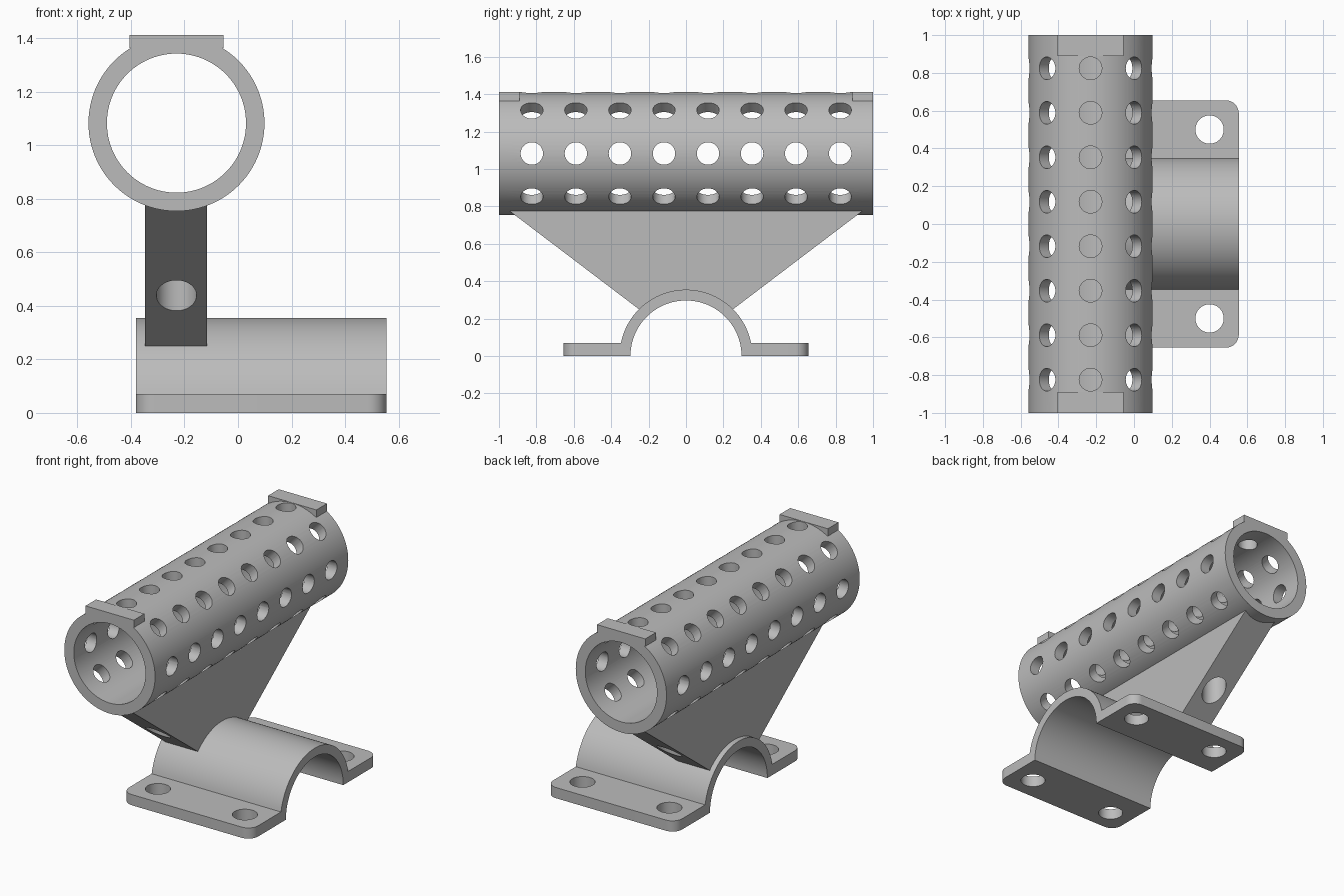
import bpy, bmesh
from math import sin, cos, pi, radians
from mathutils import Matrix, Vector

cube = bpy.data.objects.get("Cube")
if cube:
    bpy.data.objects.remove(cube)

grey = bpy.data.materials.new("plain grey")
grey.use_nodes = True
COLOUR = (0.5, 0.5, 0.5, 1)
grey.diffuse_color = COLOUR
grey.node_tree.nodes["Principled BSDF"].inputs["Base Color"].default_value = COLOUR

TUBE_X, TUBE_Z = -0.23, 1.083
TUBE_R, BORE_R = 0.329, 0.26


def make_object(name, bm):
    bmesh.ops.recalc_face_normals(bm, faces=bm.faces)
    mesh = bpy.data.meshes.new(name)
    bm.to_mesh(mesh)
    bm.free()
    obj = bpy.data.objects.new(name, mesh)
    bpy.context.collection.objects.link(obj)
    mesh.materials.append(grey)
    return obj


def add_cylinder(bm, centre, direction, radius, length, sides=32):
    turn = Vector(direction).to_track_quat('Z', 'Y').to_matrix().to_4x4()
    bmesh.ops.create_cone(bm, cap_ends=True, segments=sides, radius1=radius,
                          radius2=radius, depth=length,
                          matrix=Matrix.Translation(centre) @ turn)


def extrude_profile(points, x0, x1):
    """Solid from a (y, z) outline, swept along x."""
    bm = bmesh.new()
    face = bm.faces.new([bm.verts.new((x0, y, z)) for y, z in points])
    swept = bmesh.ops.extrude_face_region(bm, geom=[face])
    verts = [g for g in swept["geom"] if isinstance(g, bmesh.types.BMVert)]
    bmesh.ops.translate(bm, verts=verts, vec=(x1 - x0, 0, 0))
    return bm


def arc(radius, start, end, steps):
    angles = [start + (end - start) * i / steps for i in range(steps + 1)]
    return [(radius * cos(a), radius * sin(a)) for a in angles]


def cut(obj, bm):
    cutter = make_object("cutter", bm)
    cutter.hide_render = True
    mod = obj.modifiers.new("cut", 'BOOLEAN')
    mod.operation, mod.solver, mod.object = 'DIFFERENCE', 'EXACT', cutter
    bpy.context.view_layer.objects.active = obj
    bpy.ops.object.modifier_apply(modifier=mod.name)
    bpy.data.objects.remove(cutter)


def smooth(obj):
    bpy.ops.object.select_all(action='DESELECT')
    obj.select_set(True)
    bpy.context.view_layer.objects.active = obj
    bpy.ops.object.shade_smooth_by_angle(angle=radians(30))


# Perforated tube
bm = bmesh.new()
add_cylinder(bm, (TUBE_X, 0, TUBE_Z), (0, 1, 0), TUBE_R, 2, 96)
tube = make_object("perforated_tube", bm)
bm = bmesh.new()
add_cylinder(bm, (TUBE_X, 0, TUBE_Z), (0, 1, 0), BORE_R, 2.2, 96)
cut(tube, bm)

# Seven rows of eight holes; the underside stays closed over the web
bm = bmesh.new()
for row in range(7):
    a = -pi / 4 + row * pi / 4
    out = Vector((cos(a), 0, sin(a)))
    for i in range(8):
        y = (i - 3.5) * 0.2355
        centre = Vector((TUBE_X, y, TUBE_Z)) + out * 0.3
        add_cylinder(bm, centre, out, 0.06, 0.2)
cut(tube, bm)
smooth(tube)

# Flat pads on top of both tube ends
for name, side in (("front_pad", -1), ("back_pad", 1)):
    bm = bmesh.new()
    bmesh.ops.create_cube(bm, size=1, matrix=Matrix.Translation(
        (TUBE_X, side * 0.945, 1.3885)) @ Matrix.Diagonal((0.35, 0.11, 0.049, 1)))
    make_object(name, bm)

# Tapered web between tube and clamp, with vertical screw access holes
outline = [(-0.976, 0.8), (0.976, 0.8)] + arc(0.348, pi / 4, 3 * pi / 4, 24)
web = make_object("support_web", extrude_profile(outline, -0.348, -0.115))
bm = bmesh.new()
for y in (-0.5, 0.5):
    add_cylinder(bm, (TUBE_X, y, 0.4), (0, 0, 1), 0.075, 0.6, 48)
cut(web, bm)
smooth(web)

# Half-round clamp with bolt flanges
outline = [(0.655, 0), (0.655, 0.07)]
outline += arc(0.355, 0.2, pi - 0.2, 48)
outline += [(-0.655, 0.07), (-0.655, 0)]
outline += arc(0.297, pi, 0, 48)
bm = extrude_profile(outline, -0.382, 0.555)
corners = [e for e in bm.edges
           if all(abs(v.co.y) > 0.65 for v in e.verts)
           and abs(e.verts[0].co.z - e.verts[1].co.z) > 0.05]
bmesh.ops.bevel(bm, geom=corners, offset=0.07, segments=8, profile=0.5,
                affect='EDGES')
clamp = make_object("clamp", bm)
bm = bmesh.new()
for x in (TUBE_X, 0.4):
    for y in (-0.5, 0.5):
        add_cylinder(bm, (x, y, 0.03), (0, 0, 1), 0.075, 0.2, 48)
cut(clamp, bm)
smooth(clamp)
